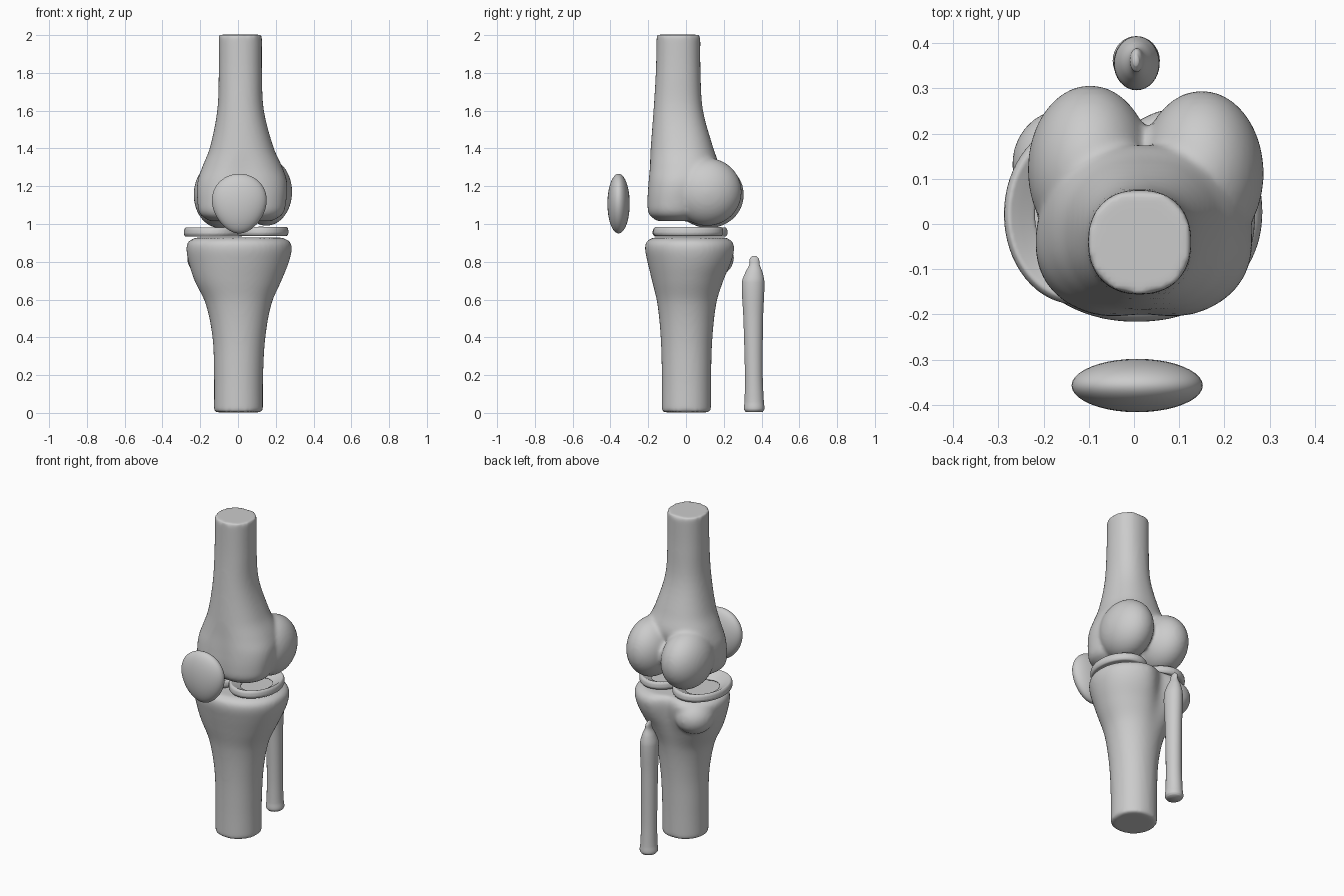
import bpy, bmesh, math
from mathutils import Matrix

if "Cube" in bpy.data.objects:
    bpy.data.objects.remove(bpy.data.objects["Cube"])


def spline(rows, steps=5):
    """Catmull-Rom interpolation of section rows."""
    out = []
    for i in range(len(rows) - 1):
        a, b = rows[max(i - 1, 0)], rows[i]
        c, d = rows[i + 1], rows[min(i + 2, len(rows) - 1)]
        for s in range(steps):
            t = s / steps
            z = b[0] + (c[0] - b[0]) * t
            row = [z]
            for k in range(1, len(b)):
                m0 = (c[k] - a[k]) / (c[0] - a[0]) * (c[0] - b[0])
                m1 = (d[k] - b[k]) / (d[0] - b[0]) * (c[0] - b[0])
                row.append((2*t**3 - 3*t*t + 1) * b[k] + (t**3 - 2*t*t + t) * m0
                           + (3*t*t - 2*t**3) * c[k] + (t**3 - t*t) * m1)
            out.append(row)
    return out + [list(rows[-1])]


def loft(bm, rows, dent_angle=0.0, dent_width=0.3, power=2.0, n=64):
    """Stack of closed sections: z, x min, x max, y min, y max, dent depth."""
    rings = []
    for z, x0, x1, y0, y1, dent in spline(rows):
        ring = []
        for i in range(n):
            a = math.tau * i / n
            c, s = math.cos(a), math.sin(a)
            r = (abs(c)**power + abs(s)**power) ** (-1 / power)
            off = (a - dent_angle + math.pi) % math.tau - math.pi
            r *= 1 - dent * math.exp(-(off / dent_width)**2)
            ring.append(bm.verts.new(((x0 + x1) / 2 + (x1 - x0) / 2 * r * c,
                                      (y0 + y1) / 2 + (y1 - y0) / 2 * r * s, z)))
        rings.append(ring)
    for lo, hi in zip(rings, rings[1:]):
        for i in range(n):
            j = (i + 1) % n
            bm.faces.new((lo[i], lo[j], hi[j], hi[i]))
    bm.faces.new(rings[0][::-1])
    bm.faces.new(rings[-1])


def ellipsoid(bm, centre, radii):
    m = Matrix.Translation(centre) @ Matrix.Diagonal((*radii, 1))
    return bmesh.ops.create_uvsphere(bm, u_segments=40, v_segments=24, radius=1, matrix=m)["verts"]


def finish(bm, name, voxel=0.0, smooth=0):
    me = bpy.data.meshes.new(name)
    bmesh.ops.recalc_face_normals(bm, faces=bm.faces)
    bm.to_mesh(me)
    bm.free()
    ob = bpy.data.objects.new(name, me)
    bpy.context.collection.objects.link(ob)
    if voxel:
        rm = ob.modifiers.new("fuse", "REMESH")
        rm.mode, rm.voxel_size, rm.use_smooth_shade = "VOXEL", voxel, True
        sm = ob.modifiers.new("soften", "SMOOTH")
        sm.factor, sm.iterations = 0.5, smooth
    me.polygons.foreach_set("use_smooth", [True] * len(me.polygons))
    return ob


# Thigh bone: flared shaft with a front groove, plus two rear condyles
bm = bmesh.new()
loft(bm, [(1.015, -0.15, 0.18, -0.16, 0.06, 0.1),
          (1.05, -0.20, 0.235, -0.205, 0.09, 0.1),
          (1.12, -0.215, 0.255, -0.214, 0.11, 0.09),
          (1.22, -0.215, 0.26, -0.208, 0.15, 0.07),
          (1.30, -0.19, 0.235, -0.198, 0.175, 0.04),
          (1.40, -0.15, 0.19, -0.187, 0.145, 0.0),
          (1.60, -0.11, 0.137, -0.172, 0.09, 0.0),
          (1.80, -0.102, 0.127, -0.16, 0.077, 0.0),
          (2.002, -0.102, 0.127, -0.155, 0.076, 0.0)],
     dent_angle=math.pi * 1.5, dent_width=0.3, power=2.25)
ellipsoid(bm, (-0.097, 0.12, 1.155), (0.138, 0.187, 0.177))
ellipsoid(bm, (0.150, 0.112, 1.17), (0.137, 0.183, 0.18))
finish(bm, "femur", 0.011, 8)

# Shin bone: flared plateau with a rear groove and a rear lobe
bm = bmesh.new()
loft(bm, [(0.003, -0.127, 0.132, -0.128, 0.132, 0.0),
          (0.20, -0.127, 0.133, -0.128, 0.133, 0.0),
          (0.40, -0.135, 0.145, -0.134, 0.14, 0.0),
          (0.58, -0.172, 0.178, -0.152, 0.163, 0.02),
          (0.70, -0.23, 0.23, -0.18, 0.207, 0.1),
          (0.80, -0.262, 0.27, -0.204, 0.255, 0.2),
          (0.87, -0.273, 0.285, -0.217, 0.272, 0.22),
          (0.908, -0.262, 0.273, -0.208, 0.26, 0.2),
          (0.928, -0.225, 0.235, -0.175, 0.225, 0.15)],
     dent_angle=math.radians(97), dent_width=0.3, power=2.1)
ellipsoid(bm, (-0.155, 0.132, 0.82), (0.115, 0.122, 0.105))
finish(bm, "tibia", 0.011, 8)

# Calf bone: slim rod with a swollen head ending in a blunt tip
bm = bmesh.new()
loft(bm, [(0.006, -0.038, 0.048, 0.315, 0.407, 0),
          (0.02, -0.047, 0.057, 0.307, 0.415, 0),
          (0.06, -0.043, 0.053, 0.31, 0.412, 0),
          (0.20, -0.040, 0.05, 0.312, 0.406, 0),
          (0.50, -0.042, 0.052, 0.304, 0.408, 0),
          (0.69, -0.044, 0.056, 0.296, 0.415, 0),
          (0.745, -0.03, 0.042, 0.315, 0.405, 0),
          (0.785, -0.012, 0.025, 0.335, 0.39, 0),
          (0.815, -0.008, 0.018, 0.337, 0.386, 0),
          (0.83, -0.002, 0.01, 0.35, 0.372, 0)], n=32)
bpy.context.view_layer.objects.active = finish(bm, "fibula")

# Kneecap: flattened egg, narrowing to the bottom
bm = bmesh.new()
for v in ellipsoid(bm, (0, 0, 0), (1, 1, 1)):
    w = 1.0 + 0.13 * v.co.z - 0.05 * v.co.z**2
    v.co = (0.007 + 0.144 * v.co.x * w, -0.357 + 0.059 * v.co.y, 1.108 + 0.158 * v.co.z)
finish(bm, "patella")

# Cartilage: two wedge-section rings fused side by side
bm = bmesh.new()
section = [(1.0, -0.008), (0.985, 0.014), (0.93, 0.027), (0.8, 0.016),
           (0.56, -0.006), (0.56, -0.016), (0.8, -0.024), (0.95, -0.024)]
for cx, cy, cz, rx, ry in ((-0.130, 0.022, 0.957, 0.158, 0.2),
                           (0.122, 0.012, 0.960, 0.146, 0.186)):
    n, k = 64, len(section)
    vs = [[bm.verts.new((cx + rx * r * math.cos(math.tau * i / n),
                         cy + ry * r * math.sin(math.tau * i / n), cz + h))
           for r, h in section] for i in range(n)]
    for i in range(n):
        for j in range(k):
            a, b = vs[i], vs[(i + 1) % n]
            bm.faces.new((a[j], b[j], b[(j + 1) % k], a[(j + 1) % k]))
finish(bm, "meniscus", 0.005, 4)
